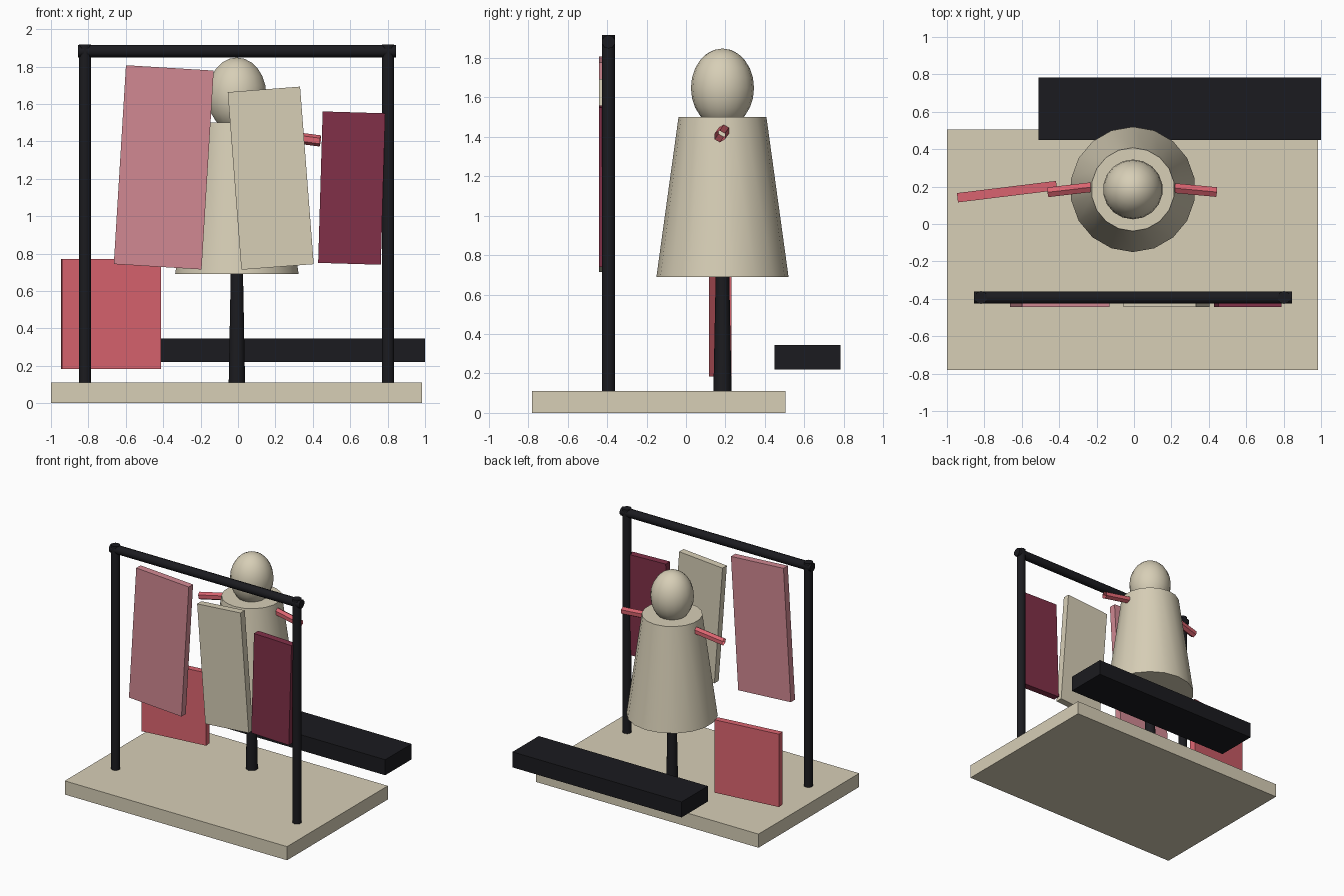
import bpy
from math import radians
from mathutils import Vector

if "Cube" in bpy.data.objects:
    bpy.data.objects.remove(bpy.data.objects["Cube"])


def material(name, rgb):
    m = bpy.data.materials.new(name)
    m.diffuse_color = (*rgb, 1)
    m.use_nodes = True
    m.node_tree.nodes["Principled BSDF"].inputs["Base Color"].default_value = m.diffuse_color
    return m


CREAM = material("cream", (0.68, 0.62, 0.47))
BLACK = material("black", (0.011, 0.011, 0.014))
PINK = material("pink", (0.64, 0.25, 0.29))
PLUM = material("plum", (0.22, 0.03, 0.065))
CORAL = material("coral", (0.70, 0.127, 0.16))


def finish(name, mat, smooth=False):
    ob = bpy.context.object
    ob.name = name
    ob.data.materials.append(mat)
    if smooth:
        bpy.ops.object.shade_smooth_by_angle(angle=radians(40))
    return ob


def box(name, mat, centre, size, rot=(0, 0, 0)):
    bpy.ops.mesh.primitive_cube_add(size=1, location=centre,
                                    rotation=[radians(a) for a in rot])
    bpy.context.object.scale = size
    return finish(name, mat)


def rod(name, mat, start, end, r1, r2=None, sides=10, fill='NGON'):
    a, b = Vector(start), Vector(end)
    d = b - a
    rot = (0, 0, 0) if d.x == d.y == 0 else d.to_track_quat('Z', 'Y').to_euler()
    bpy.ops.mesh.primitive_cone_add(vertices=sides, radius1=r1, radius2=r1 if r2 is None else r2,
                                    depth=d.length, end_fill_type=fill,
                                    location=(a + b) / 2, rotation=rot)
    return finish(name, mat, sides > 6)


# Floor platform and the bench at the back
box("platform", CREAM, (-0.008, -0.138, 0.055), (1.985, 1.285, 0.11))
box("bench", BLACK, (0.245, 0.617, 0.283), (1.51, 0.335, 0.125))

# Clothes rail
for side, x in (("left", -0.818), ("right", 0.802)):
    rod(side + "_rail_post", BLACK, (x, -0.393, 0.11), (x, -0.393, 1.917), 0.034)
rod("rail_bar", BLACK, (-0.856, -0.393, 1.882), (0.845, -0.393, 1.882), 0.034)

# Hanging cloth panels: colour, centre x and z, width, height, tilt
for name, mat, x, z, w, h, tilt in (
        ("pink_cloth", PINK, -0.397, 1.261, 0.47, 1.065, 3.5),
        ("cream_cloth", CREAM, 0.175, 1.203, 0.388, 0.952, -4.4),
        ("plum_cloth", PLUM, 0.608, 1.15, 0.335, 0.81, 1.7)):
    box(name, mat, (x, -0.415, z), (w, 0.055, h), (0, tilt, 0))

# Coral panel standing beside the dress form
box("coral_panel", CORAL, (-0.679, 0.173, 0.478), (0.534, 0.05, 0.588), (0, 0, 7))

# Dress form: stand, flared body, head
cx, cy = -0.006, 0.185
rod("form_stand", BLACK, (cx, cy, 0.11), (cx, cy, 0.72), 0.046, 0.034)
rod("form_body", CREAM, (cx, cy, 0.69), (cx, cy, 1.5), 0.335, 0.223, 18)
bpy.ops.mesh.primitive_uv_sphere_add(segments=18, ring_count=12, radius=0.16,
                                     location=(cx, cy, 1.648))
bpy.context.object.scale = (1, 1, 1.25)
finish("form_head", CREAM, True)

# Open six-sided arm tubes
rod("right_arm", CORAL, (0.15, 0.198, 1.44), (0.44, 0.171, 1.402), 0.03, sides=6, fill='NOTHING')
rod("left_arm", CORAL, (-0.15, 0.206, 1.444), (-0.458, 0.17, 1.388), 0.03, sides=6, fill='NOTHING')
